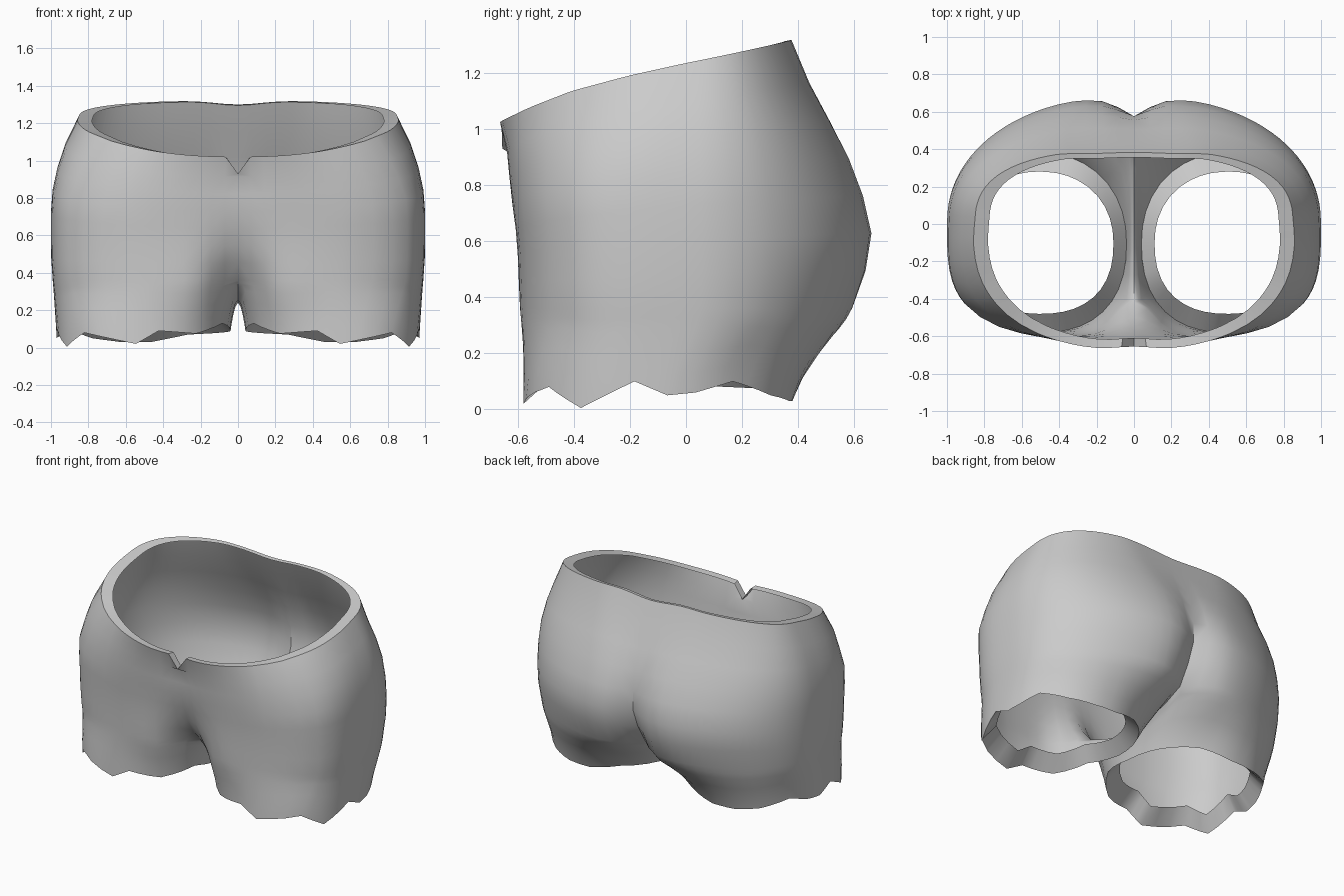
import bpy, bmesh, math
from math import sin, cos, pi, exp, radians

if "Cube" in bpy.data.objects:
    bpy.data.objects.remove(bpy.data.objects["Cube"])


def interp(x, pts):
    """Piecewise linear lookup."""
    if x <= pts[0][0]:
        return pts[0][1]
    for (a, b), (c, d) in zip(pts, pts[1:]):
        if x <= c:
            return b + (d - b) * (x - a) / (c - a)
    return pts[-1][1]


def unit_super(t, n):
    """Point on a unit superellipse in direction t."""
    c, s = cos(t), sin(t)
    r = (abs(c) ** n + abs(s) ** n) ** (-1 / n)
    return c * r, s * r


# Ragged hem: angle around the leg (0 = outer side, -90 = front) and height
HEM = [(-150, .13), (-125, .075), (-100, .09), (-85, .02), (-50, .08), (-33, .005),
       (-10, .10), (4, .05), (16, .06), (33, .10), (55, .05), (75, .03), (95, .03),
       (120, .07), (150, .08), (180, .09), (210, .13)]
# Body silhouette by height: half width, front depth, back depth
WIDTH = [(0, .97), (.2, .98), (.5, 1), (.8, 1), (.95, .97), (1.1, .92), (1.24, .85)]
FRONT = [(0, .585), (.6, .605), (.92, .645), (1.02, .675)]
BACK = [(.3, .60), (.46, .665), (.63, .685), (.8, .635), (1, .53), (1.14, .45), (1.32, .375)]
RIM = [(-.66, 1.02), (-.55, 1.075), (-.4, 1.135), (-.2, 1.19), (0, 1.235), (.37, 1.32)]
CROTCH = .36

angles = []
for (a, _), (b, _) in zip(HEM, HEM[1:]):
    angles += [a + (b - a) * k / 3 for k in range(3)]
outer = [a for a in angles if a <= 150.01]
inner = [a for a in angles if a > 150.01]


def torso_point(h, f):
    """f = 1 at the waist rim, 0 at the crotch level."""
    t = math.copysign(pi / 2 * (abs(h) / 150) ** .8, h)
    ux, uy = unit_super(t, 2.2 if t < 0 else 2.5)
    rim = interp(uy * (.66 if t < 0 else .375), RIM)
    if t > 0:
        rim -= .02 * exp(-(ux / .2) ** 2)
    z = CROTCH + (rim - CROTCH) * f
    if t < 0:
        ux, uy = unit_super(t, 3.4 - 1.2 * max(0, f - .5) / .5)
        depth = interp(z, FRONT)
    else:
        ux, uy = unit_super(t, 2.15 + .35 * max(0, f - .4) / .6)
        uy = min(1, uy * (1 + .06 * f * f))
        depth = interp(z, BACK)
    x, y = ux * interp(z, WIDTH), uy * depth
    # centre folds at front and back
    if t < 0:
        y += exp(-(x / .14) ** 2) * interp(z, [(.36, .18), (.5, .065), (.7, .01), (1, .02)])
    else:
        fold = .55 * exp(-(x / .08) ** 2) + .45 * exp(-(x / .2) ** 2)
        y -= fold * interp(z, [(.36, .18), (.6, .115), (.9, .03), (1.15, 0)])
    # small V notch at the front of the waist
    if f == 1 and h == -150:
        z -= .09
    return (0 if abs(h) == 150 else x, y, z)


def hem_point(h, inset=0):
    ux, uy = unit_super(radians(h), 2.15 if 0 < h < 180 else 2.4)
    return (.505 + (.465 - .7 * inset) * ux, -.1 + (.48 - inset) * uy,
            interp(h, HEM) + .9 * inset)


bm = bmesh.new()
rows = [[bm.verts.new(torso_point(h, f)) for h in outer]
        for f in (1, .84, .7, .56, .42, .28, .14, 0)]

# Waistband: narrow ledge turned inwards
ledge = [bm.verts.new((v.co.x * .91, v.co.y * .93, v.co.z - .005)) for v in rows[0]]
rows.insert(0, ledge)

# Crotch seam closes the lowest torso row into the top ring of the leg
back_y, front_y = rows[-1][-1].co.y, rows[-1][0].co.y
seam = []
for h in inner:
    u = (h - 150) / 60
    seam.append(bm.verts.new((0, back_y + (front_y - back_y) * u, CROTCH - .12 * sin(pi * u))))
leg_rows = [rows[-1] + seam]
top = [v.co.copy() for v in leg_rows[0]]
for g in (.12, .25, .5, .75, 1):
    ring = []
    for p, h in zip(top, outer + inner):
        q = hem_point(h)
        k = g * g * (3 - 2 * g) * .5 + g * .5
        power = interp(abs(h), [(110, .9), (150, .55)])
        ring.append(bm.verts.new((p.x + (q[0] - p.x) * g ** power,
                                  p.y + (q[1] - p.y) * k, p.z + (q[2] - p.z) * g)))
    leg_rows.append(ring)

# Leg hem: sloping lip turned inwards and up
leg_rows.append([bm.verts.new(hem_point(h, .1)) for h in outer + inner])

for a, b in zip(rows, rows[1:]):
    for j in range(len(a) - 1):
        bm.faces.new((a[j], b[j], b[j + 1], a[j + 1]))
n = len(angles)
for a, b in zip(leg_rows, leg_rows[1:]):
    for j in range(n):
        k = (j + 1) % n
        bm.faces.new((a[j], b[j], b[k], a[k]))
bm.normal_update()
side = max(bm.faces, key=lambda f: f.calc_center_median().x)
if side.normal.x < 0:
    bmesh.ops.reverse_faces(bm, faces=bm.faces[:])

mesh = bpy.data.meshes.new("torn_shorts")
bm.to_mesh(mesh)
bm.free()
shorts = bpy.data.objects.new("torn_shorts", mesh)
bpy.context.collection.objects.link(shorts)
mat = bpy.data.materials.new("grey_cloth")
mat.diffuse_color = (.6, .6, .6, 1)
mat.use_nodes = True
mat.node_tree.nodes["Principled BSDF"].inputs["Base Color"].default_value = mat.diffuse_color
mesh.materials.append(mat)

# Mirror to the other leg
m = shorts.modifiers.new("mirror", 'MIRROR')
m.use_clip = True
m.merge_threshold = .001
bpy.context.view_layer.objects.active = shorts
shorts.select_set(True)
bpy.ops.object.convert(target='MESH')
bpy.ops.object.shade_smooth_by_angle(angle=radians(50))
